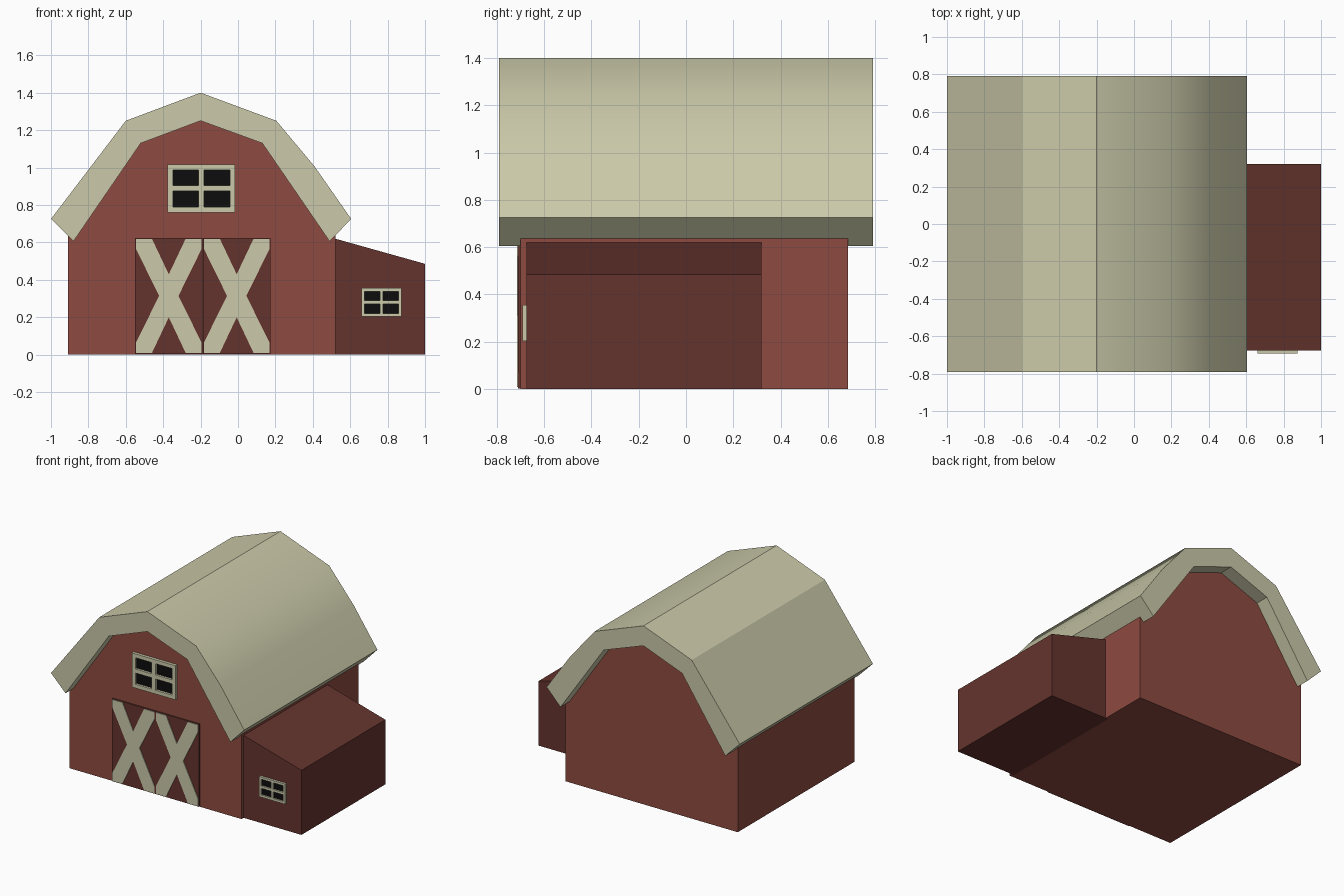
import bpy, bmesh, math

if "Cube" in bpy.data.objects:
    bpy.data.objects.remove(bpy.data.objects["Cube"])


def material(name, rgb):
    m = bpy.data.materials.new(name)
    m.diffuse_color = (*rgb, 1)
    m.use_nodes = True
    m.node_tree.nodes["Principled BSDF"].inputs["Base Color"].default_value = m.diffuse_color
    return m


RED = material("barn_red", (0.27, 0.07, 0.053))
DARK = material("dark_red", (0.13, 0.034, 0.027))
CREAM = material("cream", (0.60, 0.59, 0.40))
BLACK = material("black_glass", (0.004, 0.004, 0.004))


def finish(bm, name, mat):
    bmesh.ops.recalc_face_normals(bm, faces=bm.faces)
    me = bpy.data.meshes.new(name)
    bm.to_mesh(me)
    bm.free()
    me.materials.append(mat)
    ob = bpy.data.objects.new(name, me)
    bpy.context.collection.objects.link(ob)
    return ob


def prism(name, profile, y0, y1, mat):
    """Extrude an (x, z) profile along y."""
    bm = bmesh.new()
    face = bm.faces.new([bm.verts.new((x, y0, z)) for x, z in profile])
    new = bmesh.ops.extrude_face_region(bm, geom=[face])["geom"]
    verts = [v for v in new if isinstance(v, bmesh.types.BMVert)]
    bmesh.ops.translate(bm, verts=verts, vec=(0, y1 - y0, 0))
    if not any(f.is_valid and all(abs(v.co.y - y0) < 1e-6 for v in f.verts) for f in bm.faces):
        bm.faces.new([v for v in bm.verts if abs(v.co.y - y0) < 1e-6])
    return finish(bm, name, mat)


def rect(x0, x1, z0, z1):
    return [(x0, z0), (x1, z0), (x1, z1), (x0, z1)]


# Main body, its gable buried in the roof thickness
prism("barn_body", [(-0.91, 0), (0.52, 0), (0.52, 0.65), (0.16, 1.18),
                    (-0.195, 1.31), (-0.55, 1.18), (-0.91, 0.65)], -0.70, 0.685, RED)

# Gambrel roof, with a softer bend on the right slope
roof = prism("gambrel_roof", [(-1.0, 0.725), (-0.6, 1.25), (-0.2, 1.40), (0.205, 1.25),
                              (0.41, 1.005), (0.605, 0.725), (0.49, 0.605), (0.13, 1.13),
                              (-0.2, 1.25), (-0.52, 1.13), (-0.88, 0.605)], -0.79, 0.79, CREAM)
bpy.context.view_layer.objects.active = roof
roof.select_set(True)
bpy.ops.object.shade_smooth_by_angle(angle=math.radians(30))
roof.select_set(False)

# Side shed with sloping top
prism("side_shed", [(0.50, 0), (1.0, 0), (1.0, 0.485), (0.50, 0.625)], -0.675, 0.32, DARK)

# Double doors with cross braces
for side, cx in (("left", -0.37), ("right", -0.007)):
    prism(side + "_door", rect(cx - 0.18, cx + 0.18, 0.003, 0.623), -0.71, -0.69, DARK)
    quarter = [(0.052, 0), (0.175, 0.25), (0.175, 0.305), (0.09, 0.305), (0, 0.115)]
    half = quarter + [(-x, z) for x, z in quarter[-2::-1]]
    cross = half + [(x, -z) for x, z in half[-2:0:-1]]
    prism(side + "_door_cross", [(cx + x, 0.314 + z) for x, z in cross], -0.715, -0.705, CREAM)


# Windows: outer frame, mullions and recessed glass
def window(name, x0, x1, z0, z1, border, mid, front, wall):
    cx, cz = (x0 + x1) / 2, (z0 + z1) / 2
    bars = {
        "left": rect(x0, x0 + border, z0, z1),
        "right": rect(x1 - border, x1, z0, z1),
        "bottom": rect(x0 + border, x1 - border, z0, z0 + border),
        "top": rect(x0 + border, x1 - border, z1 - border, z1),
        "upright": rect(cx - mid, cx + mid, z0 + border, z1 - border),
        "crossbar_left": rect(x0 + border, cx - mid, cz - mid, cz + mid),
        "crossbar_right": rect(cx + mid, x1 - border, cz - mid, cz + mid),
    }
    for part, profile in bars.items():
        prism(f"{name}_frame_{part}", profile, front, wall + 0.01, CREAM)
    prism(name + "_glass", rect(x0 + border / 2, x1 - border / 2, z0 + border / 2, z1 - border / 2),
          wall - 0.005, wall + 0.005, BLACK)


window("loft_window", -0.377, -0.015, 0.76, 1.017, 0.029, 0.015, -0.722, -0.70)
window("shed_window", 0.66, 0.875, 0.203, 0.355, 0.017, 0.009, -0.692, -0.675)
